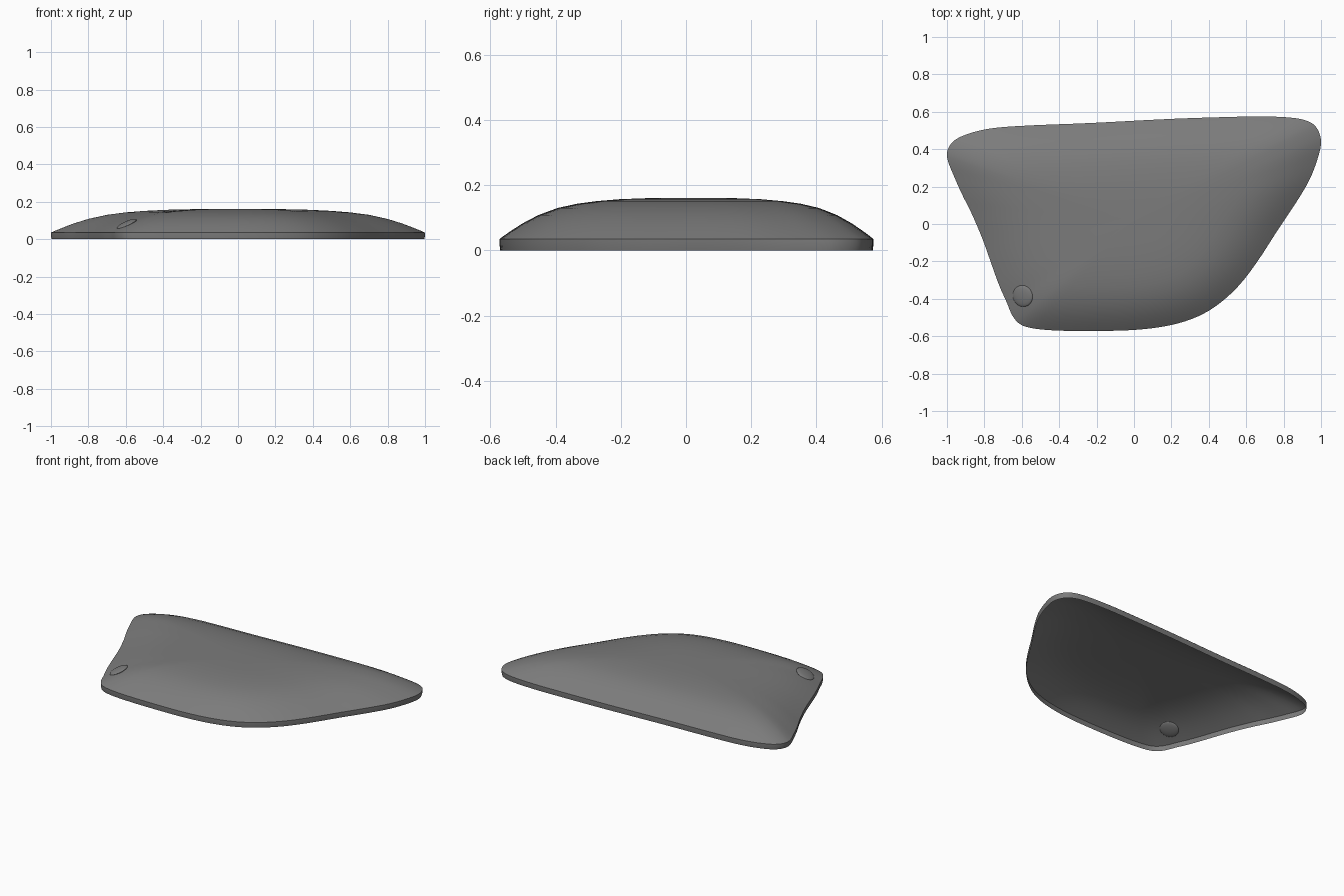
import bpy, bmesh, math
from mathutils import Vector
from mathutils.geometry import interpolate_bezier

if "Cube" in bpy.data.objects:
    bpy.data.objects.remove(bpy.data.objects["Cube"])

grey = bpy.data.materials.new("dark grey")
grey.diffuse_color = (0.2, 0.2, 0.2, 1)
grey.use_nodes = True
grey.node_tree.nodes["Principled BSDF"].inputs["Base Color"].default_value = grey.diffuse_color

# Rim outline, clockwise from the left tip
OUTLINE = [(-1, .36), (-.985, .42), (-.93, .465), (-.8, .505), (-.63, .523), (-.23, .54),
           (.2, .562), (.5, .572), (.7, .575), (.87, .565), (.95, .54), (.985, .5),
           (1, .44), (.985, .36), (.94, .24), (.87, .12), (.77, -.03), (.66, -.2),
           (.56, -.33), (.45, -.43), (.34, -.495), (.2, -.54), (.02, -.565), (-.2, -.572),
           (-.4, -.57), (-.54, -.558), (-.61, -.535), (-.65, -.49), (-.68, -.42),
           (-.72, -.33), (-.76, -.22), (-.81, -.08), (-.87, .06), (-.92, .16), (-.96, .25)]
# Dome section: (fraction from centre to rim, height)
SECTION = [(.996, 0), (1, .018), (1, .035), (.97, .048), (.93, .064), (.88, .083), (.8, .108),
           (.7, .13), (.6, .143), (.5, .151), (.38, .157), (.25, .16), (.12, .161)]
CENTRE = Vector((0, .02))


def smooth_loop(points, steps):
    """Closed curve through the points, tangents limited by segment length."""
    pts = [Vector(p) for p in points]
    n, out = len(pts), []
    tangent = [(pts[(i + 1) % n] - pts[i - 1]).normalized() for i in range(n)]
    for i in range(n):
        a, b = pts[i], pts[(i + 1) % n]
        reach = (b - a).length / 3
        curve = interpolate_bezier(a.to_3d(), (a + tangent[i] * reach).to_3d(),
                                   (b - tangent[(i + 1) % n] * reach).to_3d(), b.to_3d(), steps + 1)
        out += [p.to_2d() for p in curve[:-1]]
    return out


def finish(name, bm):
    mesh = bpy.data.meshes.new(name)
    bm.to_mesh(mesh)
    bm.free()
    mesh.materials.append(grey)
    ob = bpy.data.objects.new(name, mesh)
    bpy.context.collection.objects.link(ob)
    bpy.ops.object.select_all(action='DESELECT')
    ob.select_set(True)
    bpy.context.view_layer.objects.active = ob
    bpy.ops.object.shade_smooth_by_angle(angle=math.radians(40))
    return ob


# Open domed shell: short upright rim, then rings shrinking to the crown
bm = bmesh.new()
loop = smooth_loop(OUTLINE, 4)
rings = []
for t, z in SECTION:
    rings.append([bm.verts.new((*(CENTRE + (p - CENTRE) * t), z)) for p in loop])
count = len(loop)
for low, high in zip(rings, rings[1:]):
    for i in range(count):
        j = (i + 1) % count
        bm.faces.new((low[j], low[i], high[i], high[j]))
crown = bm.verts.new((*CENTRE, .1615))
for i in range(count):
    bm.faces.new((rings[-1][(i + 1) % count], rings[-1][i], crown))
bm.normal_update()
shell = finish("domed_shell", bm)

# Round button set almost flush into the shell, tilted with its surface
hit, spot, normal, _ = shell.ray_cast(Vector((-.595, -.385, 1)), Vector((0, 0, -1)))
bm = bmesh.new()
bmesh.ops.create_uvsphere(bm, u_segments=32, v_segments=16, radius=1)
bmesh.ops.scale(bm, vec=(.058, .058, .012), verts=bm.verts)
button = finish("round_button", bm)
button.location = spot
button.rotation_euler = normal.to_track_quat('Z', 'Y').to_euler()
